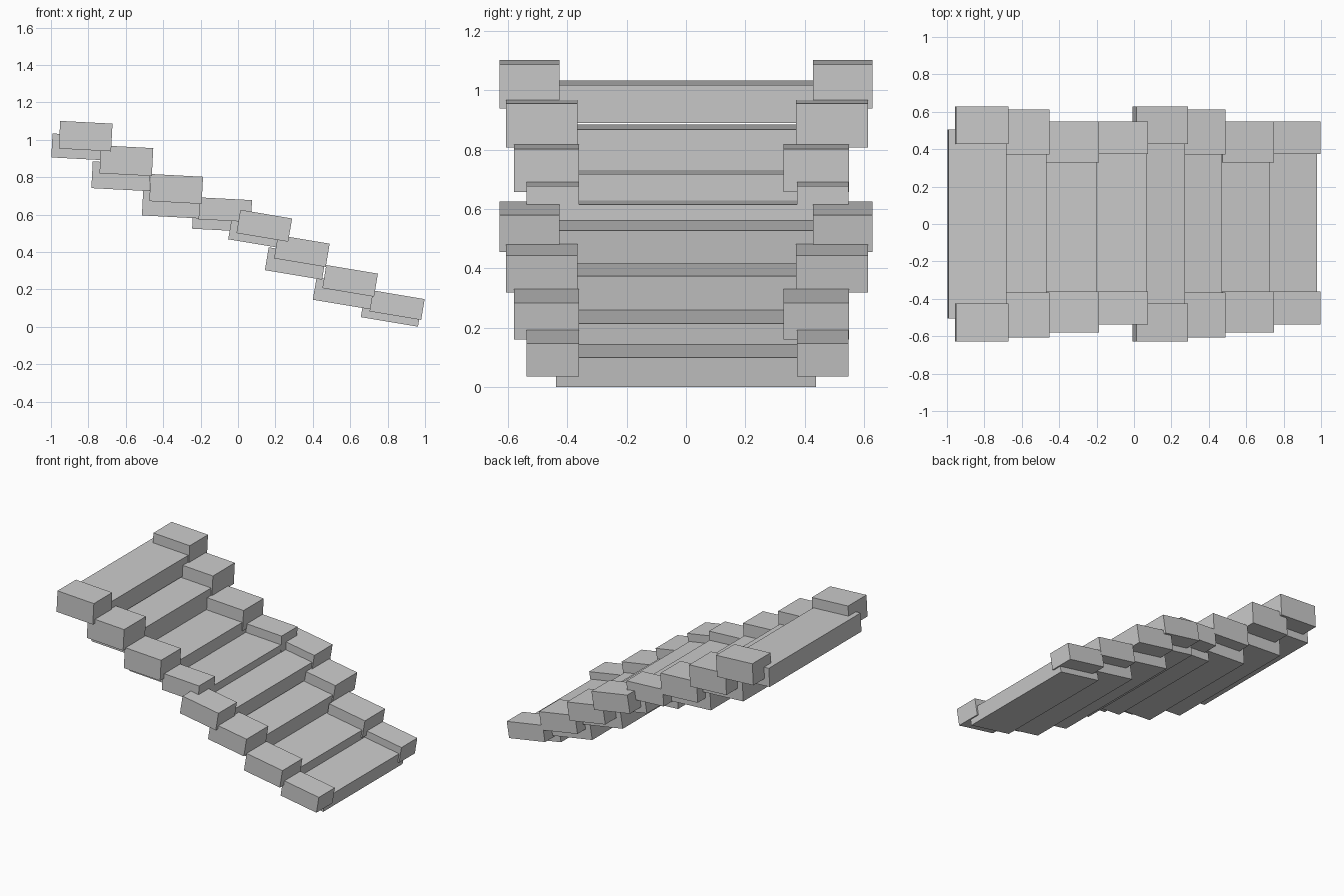
import bpy
import bmesh
import math
from mathutils import Matrix, Vector

cube = bpy.data.objects.get("Cube")
if cube:
    bpy.data.objects.remove(cube, do_unlink=True)

GREY = (0.6, 0.6, 0.6, 1.0)
stone = bpy.data.materials.new("grey stone")
stone.use_nodes = True
stone.diffuse_color = GREY
stone.node_tree.nodes["Principled BSDF"].inputs["Base Color"].default_value = GREY

TREAD_LENGTH = 0.31
BLOCK_LENGTH = 0.28


def slab(name, edge, length, height, y_range, tilt):
    """Tilted box hung from its top front edge, given as (x, z)."""
    y0, y1 = y_range
    bm = bmesh.new()
    bmesh.ops.create_cube(bm, size=1)
    bmesh.ops.scale(bm, vec=(length, y1 - y0, height), verts=bm.verts)
    bmesh.ops.translate(bm, vec=(-length / 2, 0, -height / 2), verts=bm.verts)
    mesh = bpy.data.meshes.new(name)
    bm.to_mesh(mesh)
    bm.free()
    mesh.materials.append(stone)
    obj = bpy.data.objects.new(name, mesh)
    bpy.context.collection.objects.link(obj)
    place = Vector((edge[0], (y0 + y1) / 2, edge[1]))
    obj.matrix_world = Matrix.Translation(place) @ Matrix.Rotation(tilt, 4, "Y")


# Widths repeat in both flights: tread half width, left block, right block
widths = [
    (0.505, (0.427, 0.628), (-0.628, -0.425)),
    (0.49, (0.371, 0.612), (-0.606, -0.366)),
    (0.46, (0.328, 0.549), (-0.579, -0.36)),
    (0.437, (0.373, 0.547), (-0.536, -0.36)),
]

# Each step: tread edge, tread height, block edge, block height
upper = [
    ((-0.682, 1.017), 0.128, (-0.671, 1.086), 0.148),
    ((-0.467, 0.868), 0.143, (-0.453, 0.955), 0.149),
    ((-0.197, 0.717), 0.138, (-0.187, 0.802), 0.145),
    ((0.07, 0.615), 0.107, (0.075, 0.677), 0.117),
]
lower = [
    ((0.272, 0.527), 0.112, (0.289, 0.579), 0.126),
    ((0.47, 0.374), 0.124, (0.49, 0.444), 0.126),
    ((0.726, 0.214), 0.122, (0.748, 0.284), 0.125),
    ((0.979, 0.1), 0.101, (0.998, 0.148), 0.113),
]

# Two flights of steps, the lower one tilted more steeply
for flight, steps, degrees in (("upper", upper, 3.0), ("lower", lower, 9.5)):
    tilt = math.radians(degrees)
    for i, (step, width) in enumerate(zip(steps, widths), 1):
        tread_edge, tread_height, block_edge, block_height = step
        half, left, right = width
        slab(f"{flight}_tread_{i}", tread_edge, TREAD_LENGTH, tread_height, (-half, half), tilt)
        for side, span in (("left", left), ("right", right)):
            slab(f"{flight}_{side}_block_{i}", block_edge, BLOCK_LENGTH, block_height, span, tilt)
